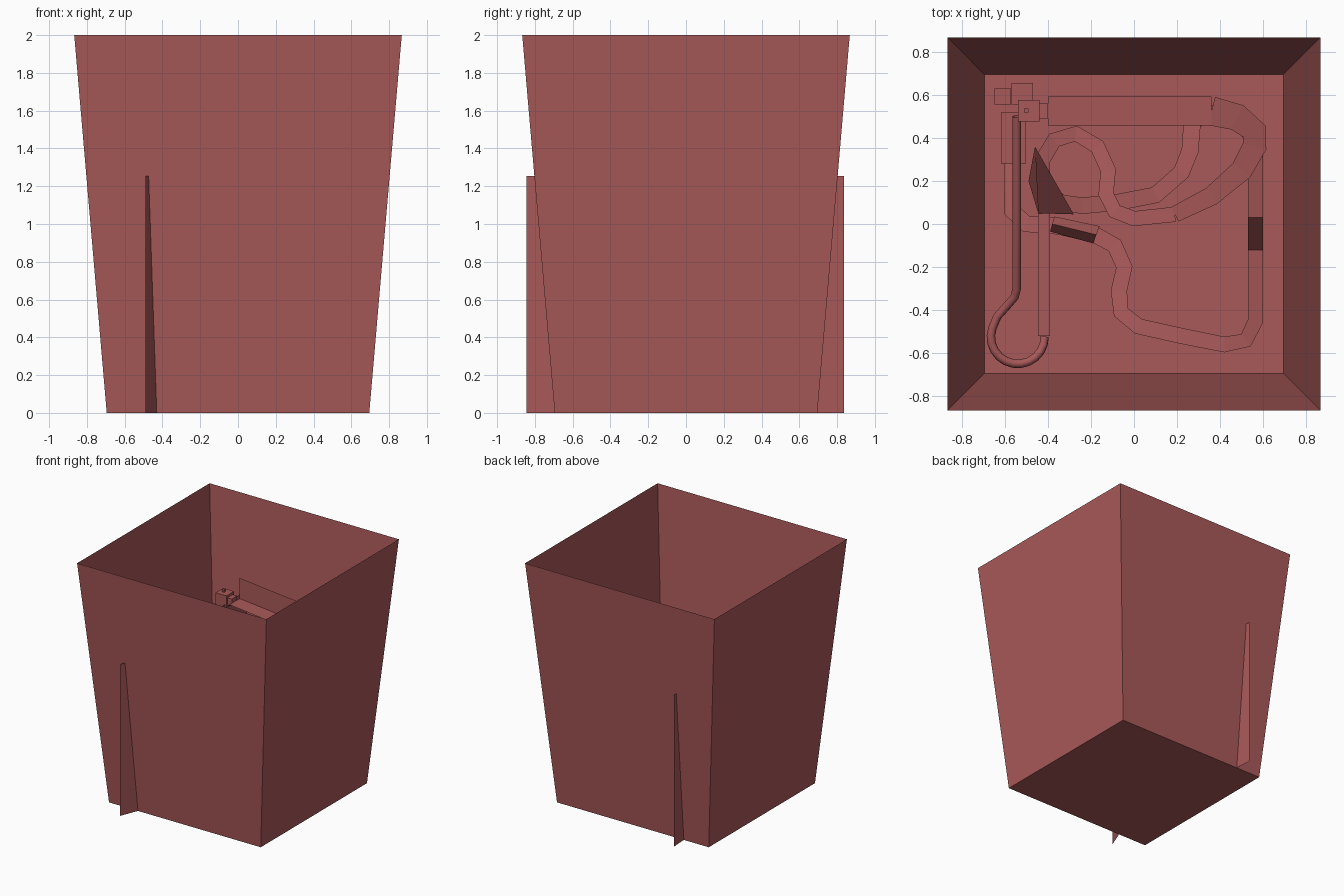
import bpy, bmesh, math
from mathutils import Vector

if "Cube" in bpy.data.objects:
    bpy.data.objects.remove(bpy.data.objects["Cube"])

mat = bpy.data.materials.new("brick_red")
mat.diffuse_color = (0.40, 0.10, 0.10, 1)
mat.use_nodes = True
mat.node_tree.nodes["Principled BSDF"].inputs["Base Color"].default_value = mat.diffuse_color


def finish(name, bm):
    me = bpy.data.meshes.new(name)
    bm.to_mesh(me)
    bm.free()
    ob = bpy.data.objects.new(name, me)
    bpy.context.collection.objects.link(ob)
    me.materials.append(mat)
    return ob


def loft(name, rows, closed=False):
    """Skin neighbouring rows of points with quads."""
    bm = bmesh.new()
    rings = [[bm.verts.new(p) for p in r] for r in rows]
    for a, b in zip(rings, rings[1:]):
        n = len(a)
        for i in range(n if closed else n - 1):
            j = (i + 1) % n
            bm.faces.new((a[i], a[j], b[j], b[i]))
    return finish(name, bm), rings


def box(name, centre, size):
    bm = bmesh.new()
    bmesh.ops.create_cube(bm, size=1)
    for v in bm.verts:
        v.co = Vector([c + a * s for c, a, s in zip(centre, v.co, size)])
    return finish(name, bm)


def track(name, path, z0, z1, w0, w1, left=0.0, right=0.0):
    """Open ribbon along a plan path, with optional side walls."""
    pts = [Vector(p) for p in path]
    dist = [0]
    for a, b in zip(pts, pts[1:]):
        dist.append(dist[-1] + (b - a).length)
    rows = []
    for i, p in enumerate(pts):
        d0 = (p - pts[max(i - 1, 0)]).normalized()
        d1 = (pts[min(i + 1, len(pts) - 1)] - p).normalized()
        d = (d0 + d1).normalized()
        side = Vector((-d.y, d.x))
        t = dist[i] / dist[-1]
        w = (w0 + (w1 - w0) * t) / 2
        z = z0 + (z1 - z0) * t
        l, r = p + side * w, p - side * w
        row = [(l.x, l.y, z), (r.x, r.y, z)]
        if left:
            row.insert(0, (l.x, l.y, z + left))
        if right:
            row.append((r.x, r.y, z + right))
        rows.append(row)
    return loft(name, rows)[0]


def pipe(name, pts, radius):
    cu = bpy.data.curves.new(name, 'CURVE')
    cu.dimensions = '3D'
    cu.bevel_depth = radius
    cu.bevel_resolution = 2
    sp = cu.splines.new('POLY')
    sp.points.add(len(pts) - 1)
    for q, p in zip(sp.points, pts):
        q.co = (*p, 1)
    cu.materials.append(mat)
    ob = bpy.data.objects.new(name, cu)
    bpy.context.collection.objects.link(ob)


# Open tapered bin: floor and four thin walls
def square(h, z):
    return [(-h, -h, z), (h, -h, z), (h, h, z), (-h, h, z)]


bm = bmesh.new()
lo = [bm.verts.new(p) for p in square(0.695, 0)]
hi = [bm.verts.new(p) for p in square(0.867, 2)]
bm.faces.new(lo[::-1])
for i in range(4):
    j = (i + 1) % 4
    bm.faces.new((lo[i], lo[j], hi[j], hi[i]))
finish("bin_shell", bm)

# Thin upright divider that pokes through the front and back walls
plan = [(-0.49, -0.845), (-0.43, -0.695), (-0.43, -0.05), (-0.455, 0.5), (-0.475, 0.837)]
loft("divider_sheet", [[(x, y, 0), (x, y, 1.255)] for x, y in plan])

# Wide upper flume with a tall back wall
track("upper_flume", [(-0.4, 0.525), (0, 0.525), (0.36, 0.525)],
      1.275, 1.20, 0.135, 0.135, left=0.17)
track("flume_bend", [(0.36, 0.525), (0.48, 0.495), (0.56, 0.43), (0.56, 0.36),
                     (0.5, 0.25), (0.36, 0.13), (0.19, 0.045)],
      1.20, 1.05, 0.135, 0.075, left=0.1)

# Looping track, returning under the flume
loop = [(0.19, 0.045), (0.0, 0.025), (-0.09, 0.06), (-0.13, 0.14), (-0.12, 0.25),
        (-0.17, 0.36), (-0.27, 0.42), (-0.37, 0.39), (-0.43, 0.29), (-0.42, 0.17),
        (-0.34, 0.1), (-0.24, 0.085), (-0.08, 0.1), (0.1, 0.135), (0.22, 0.24),
        (0.26, 0.34), (0.27, 0.47)]
track("loop_track", loop, 1.05, 0.75, 0.07, 0.08, 0.04, 0.04)
track("hidden_turn", [(0.27, 0.47), (0.35, 0.52), (0.48, 0.49), (0.565, 0.38), (0.565, 0.2)],
      0.75, 0.65, 0.075, 0.07, 0.04, 0.04)

# Lower track with one steep drop
track("right_track", [(0.565, 0.2), (0.565, 0.03)], 0.65, 0.62, 0.07, 0.07)
track("steep_drop", [(0.565, 0.03), (0.565, -0.12)], 0.62, 0.42, 0.07, 0.07)
low = [(0.565, -0.12), (0.565, -0.45), (0.52, -0.54), (0.42, -0.56), (0.22, -0.52),
       (0.02, -0.475), (-0.06, -0.41), (-0.07, -0.31), (-0.045, -0.2), (-0.09, -0.1),
       (-0.18, -0.05), (-0.35, -0.01), (-0.5, 0.0), (-0.565, 0.06), (-0.565, 0.28)]
track("lower_track", low, 0.42, 0.15, 0.07, 0.08, 0.03, 0.03)

# Pitched cover over part of the lower track
loft("track_cover", [[(-0.39, -0.035, 0.24), (-0.38, 0.0, 0.3), (-0.37, 0.035, 0.24)],
                     [(-0.19, -0.09, 0.24), (-0.175, -0.05, 0.3), (-0.16, -0.01, 0.24)]])

# Pump blocks in the corner and the tap above them
box("pump_body", (-0.56, 0.4, 0.12), (0.115, 0.24, 0.24))
box("pump_block", (-0.52, 0.605, 0.12), (0.1, 0.1, 0.24))
box("pump_inlet", (-0.61, 0.593, 0.12), (0.075, 0.075, 0.1))
box("tap_body", (-0.49, 0.527, 1.28), (0.10, 0.10, 0.10))
box("tap_spout", (-0.42, 0.525, 1.28), (0.04, 0.07, 0.06))
box("tap_knob", (-0.5, 0.527, 1.34), (0.02, 0.02, 0.02))

# Supply pipe with a round return loop
pts = [(-0.545, 0.5, 1.22), (-0.545, 0.1, 1.1), (-0.545, -0.3, 0.95), (-0.555, -0.34, 0.93),
       (-0.59, -0.38, 0.91), (-0.635, -0.43, 0.89)]
for k in range(13):
    a = math.radians(160 + k * 200 / 12)
    pts.append((-0.54 + 0.125 * math.cos(a), -0.525 + 0.125 * math.sin(a), 0.88 - 0.005 * k))
pipe("supply_pipe", pts, 0.02)

# Square chute and its flared scoop
box("chute", (-0.418, -0.235, 0.82), (0.055, 0.57, 0.05))
loft("scoop", [[(-0.445, 0.05, 0.8), (-0.445, 0.05, 0.845), (-0.39, 0.05, 0.845), (-0.39, 0.05, 0.8)],
               [(-0.49, 0.2, 0.9), (-0.46, 0.36, 1.1), (-0.28, 0.045, 1.1), (-0.36, 0.13, 0.9)]],
     closed=True)
